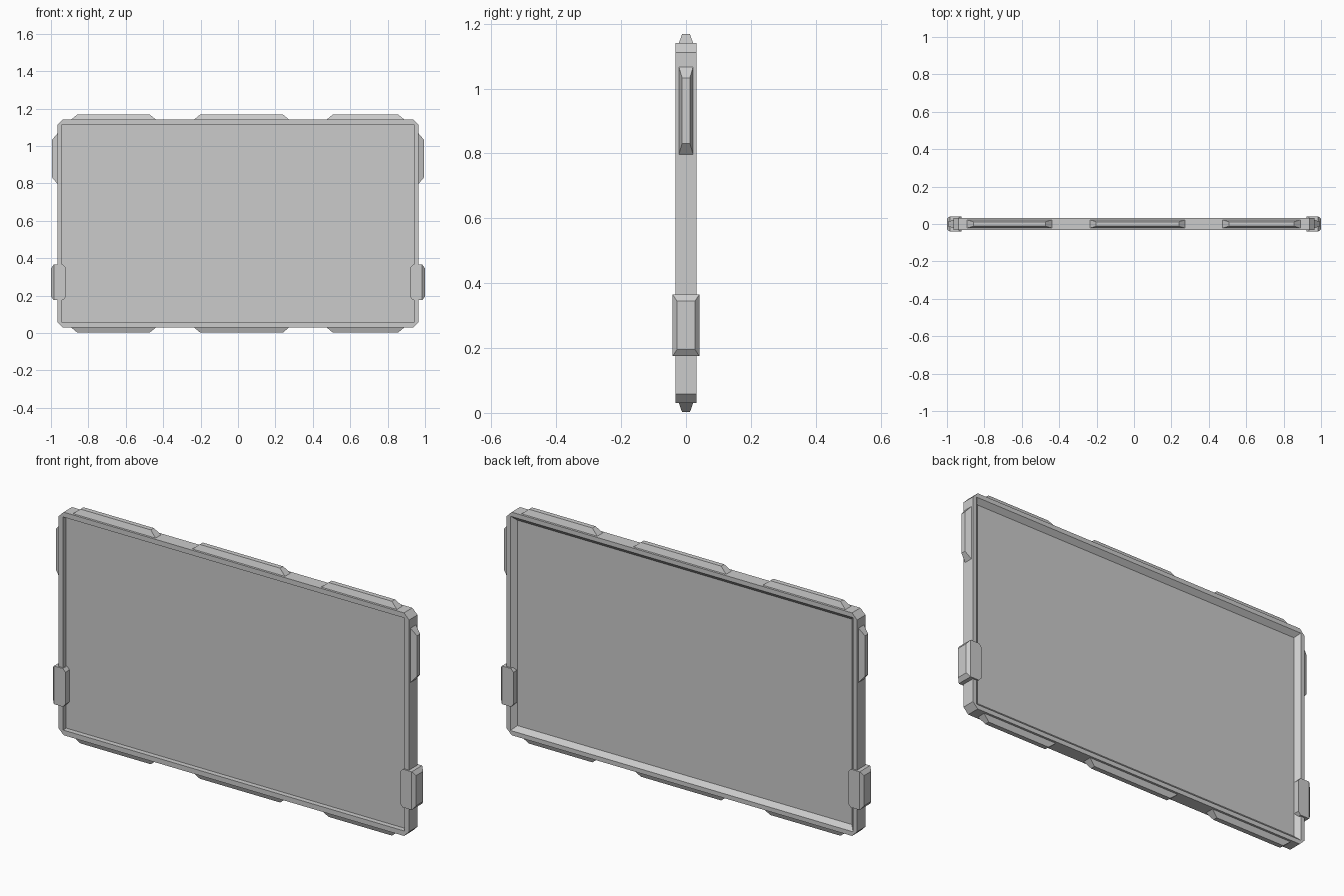
import bpy, bmesh

cube = bpy.data.objects.get("Cube")
if cube:
    bpy.data.objects.remove(cube, do_unlink=True)

GREY = (0.6, 0.6, 0.6, 1.0)
mat = bpy.data.materials.new("plain grey")
mat.use_nodes = True
mat.diffuse_color = GREY
mat.node_tree.nodes["Principled BSDF"].inputs["Base Color"].default_value = GREY


def loft(name, rings):
    """Skin equal-length rings of points and cap both ends."""
    bm = bmesh.new()
    loops = [[bm.verts.new(p) for p in ring] for ring in rings]
    n = len(loops[0])
    for a, b in zip(loops, loops[1:]):
        for i in range(n):
            j = (i + 1) % n
            bm.faces.new((a[i], a[j], b[j], b[i]))
    bm.faces.new(loops[0])
    bm.faces.new(loops[-1])
    bmesh.ops.remove_doubles(bm, verts=bm.verts, dist=0.0001)
    bmesh.ops.recalc_face_normals(bm, faces=bm.faces)
    mesh = bpy.data.meshes.new(name)
    bm.to_mesh(mesh)
    bm.free()
    mesh.materials.append(mat)
    obj = bpy.data.objects.new(name, mesh)
    bpy.context.collection.objects.link(obj)
    return obj


MID_Z = 0.585          # centre height of the frame
HALF_X, HALF_Z, HALF_Y = 0.965, 0.555, 0.033


def frame_ring(y, inset, cut):
    """Rectangle with cut corners, parallel to the front."""
    w, h = HALF_X - inset, HALF_Z - inset
    quarter = [(w, h - cut), (w - cut, h)]
    pts = quarter + [(-x, z) for x, z in reversed(quarter)]
    pts += [(-x, -z) for x, z in pts]
    return [(x, y, MID_Z + z) for x, z in pts]


# Panel: square recess in front, sloped recess behind
loft("framed_panel", [
    frame_ring(-0.008, 0.025, 0),
    frame_ring(-HALF_Y, 0.025, 0),
    frame_ring(-HALF_Y, 0, 0.028),
    frame_ring(HALF_Y, 0, 0.028),
    frame_ring(HALF_Y, 0.022, 0),
    frame_ring(0.011, 0.044, 0),
])


def rect(lo, hi, half_y, place):
    corners = [(lo, -half_y), (hi, -half_y), (hi, half_y), (lo, half_y)]
    return [place(t, y) for t, y in corners]


def edge_tab(name, lo, hi, inner, outer, across):
    """Tapered tab; across(depth) maps a run position to space."""
    slope = 0.034
    loft(name, [
        rect(lo, hi, 0.022, across(inner)),
        rect(lo + slope, hi - slope, 0.012, across(outer)),
    ])


def along_x(z):
    return lambda t, y: (t, y, z)


def along_z(x):
    return lambda t, y: (x, y, t)


# Three tabs on the top and bottom edges
for spot, lo, hi in (("right", -0.893, -0.438),
                     ("middle", -0.236, 0.274),
                     ("left", 0.473, 0.89)):
    for edge, sign in (("top", 1), ("bottom", -1)):
        edge_tab(f"{edge}_tab_{spot}", lo, hi,
                 along_base := MID_Z + sign * HALF_Z,
                 along_base + sign * 0.028, along_x)

# One tab and one clamp on each side
for side, s in (("left", 1), ("right", -1)):
    edge_tab(f"side_tab_{side}", 0.797, 1.067, s * HALF_X, s * 0.994, along_z)
    sections = [(0.922, 0.041, 0.08), (0.936, 0.041, 0.095),
                (0.985, 0.041, 0.095), (1.0, 0.028, 0.075)]
    loft(f"side_clamp_{side}", [
        rect(0.27 - hz, 0.27 + hz, hy, along_z(s * x)) for x, hy, hz in sections
    ])
